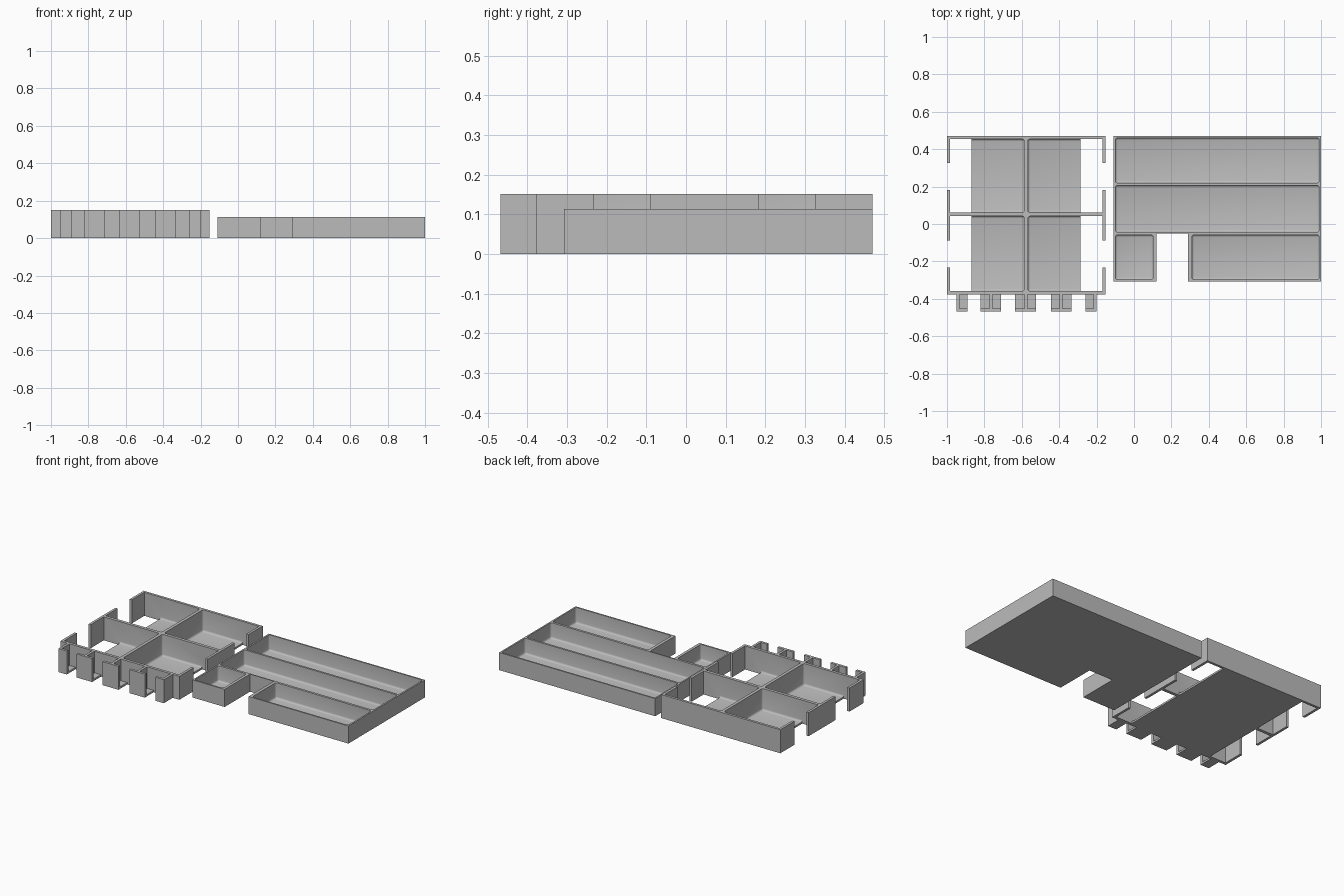
import bpy, bmesh

if "Cube" in bpy.data.objects:
    bpy.data.objects.remove(bpy.data.objects["Cube"], do_unlink=True)

grey = bpy.data.materials.new("plain_grey")
grey.use_nodes = True
colour = (0.5, 0.5, 0.5, 1)
grey.diffuse_color = colour
grey.node_tree.nodes["Principled BSDF"].inputs["Base Color"].default_value = colour


def box(name, x, y, z, radius=0):
    """Box from (min, max) ranges, optionally with rounded edges."""
    bm = bmesh.new()
    bmesh.ops.create_cube(bm, size=1)
    for v in bm.verts:
        for i, (lo, hi) in enumerate((x, y, z)):
            v.co[i] = lo if v.co[i] < 0 else hi
    if radius:
        bmesh.ops.bevel(bm, geom=bm.edges[:], offset=radius, segments=3,
                        profile=0.5, affect='EDGES')
    mesh = bpy.data.meshes.new(name)
    bm.to_mesh(mesh)
    bm.free()
    mesh.materials.append(grey)
    ob = bpy.data.objects.new(name, mesh)
    bpy.context.collection.objects.link(ob)
    return ob


def carve(ob, x, y, z, radius=0):
    """Cut a box out of an object and discard the cutter."""
    cutter = box("cutter", x, y, z, radius)
    mod = ob.modifiers.new("carve", 'BOOLEAN')
    mod.operation, mod.solver, mod.object = 'DIFFERENCE', 'EXACT', cutter
    bpy.context.view_layer.objects.active = ob
    bpy.ops.object.modifier_apply(modifier=mod.name)
    bpy.data.objects.remove(cutter, do_unlink=True)


FLOOR, ROUND, ABOVE = 0.012, 0.012, 0.3
THROUGH = (-0.1, ABOVE)

# Long tray: three rows, the front one split by a notch
long_tray = box("long_tray", (-0.11, 1), (-0.307, 0.47), (0, 0.113))
for x, y in [((-0.1, 0.99), (0.22, 0.46)), ((-0.1, 0.99), (-0.043, 0.207)),
             ((-0.1, 0.102), (-0.297, -0.058)), ((0.31, 0.99), (-0.297, -0.058))]:
    carve(long_tray, x, y, (FLOOR, ABOVE), ROUND)
carve(long_tray, (0.12, 0.29), (-0.5, -0.05), THROUGH)

# Open tray: four compartments with floor slots along both sides
TALL = 0.151
open_tray = box("open_tray", (-1, -0.153), (-0.377, 0.47), (0, TALL))
for y in [(0.062, 0.454), (-0.359, 0.042)]:
    for x, slot in [((-0.984, -0.587), (-0.984, -0.87)),
                    ((-0.567, -0.169), (-0.285, -0.169))]:
        carve(open_tray, x, y, (FLOOR, ABOVE), ROUND)
        carve(open_tray, slot, y, THROUGH)

# Gaps in the side walls
for y in [(0.183, 0.327), (-0.232, -0.089)]:
    for x in [(-1.1, -0.98), (-0.173, -0.1)]:
        carve(open_tray, x, y, THROUGH)

# Front clips: a cap on a stem, with a floor beneath
BACK, FRONT, WALL = -0.375, -0.468, 0.016
clips = [(-0.95, -0.89, -0.942), (-0.82, -0.71, -0.765), (-0.635, -0.523, -0.577),
         (-0.445, -0.335, -0.39), (-0.26, -0.2, -0.208)]
for i, (left, right, stem) in enumerate(clips, 1):
    clip = box(f"clip_{i}", (left, right), (FRONT, BACK), (0, TALL))
    for x in [(left - 0.1, stem - WALL / 2), (stem + WALL / 2, right + 0.1)]:
        if x[1] - x[0] > 0.11:
            carve(clip, x, (FRONT + WALL, BACK + 0.1), (FLOOR, ABOVE))

# Smooth the small fillets, keep the walls crisp
bpy.ops.object.select_all(action='DESELECT')
for ob in (long_tray, open_tray):
    ob.select_set(True)
bpy.context.view_layer.objects.active = open_tray
bpy.ops.object.shade_smooth_by_angle(angle=0.6)
